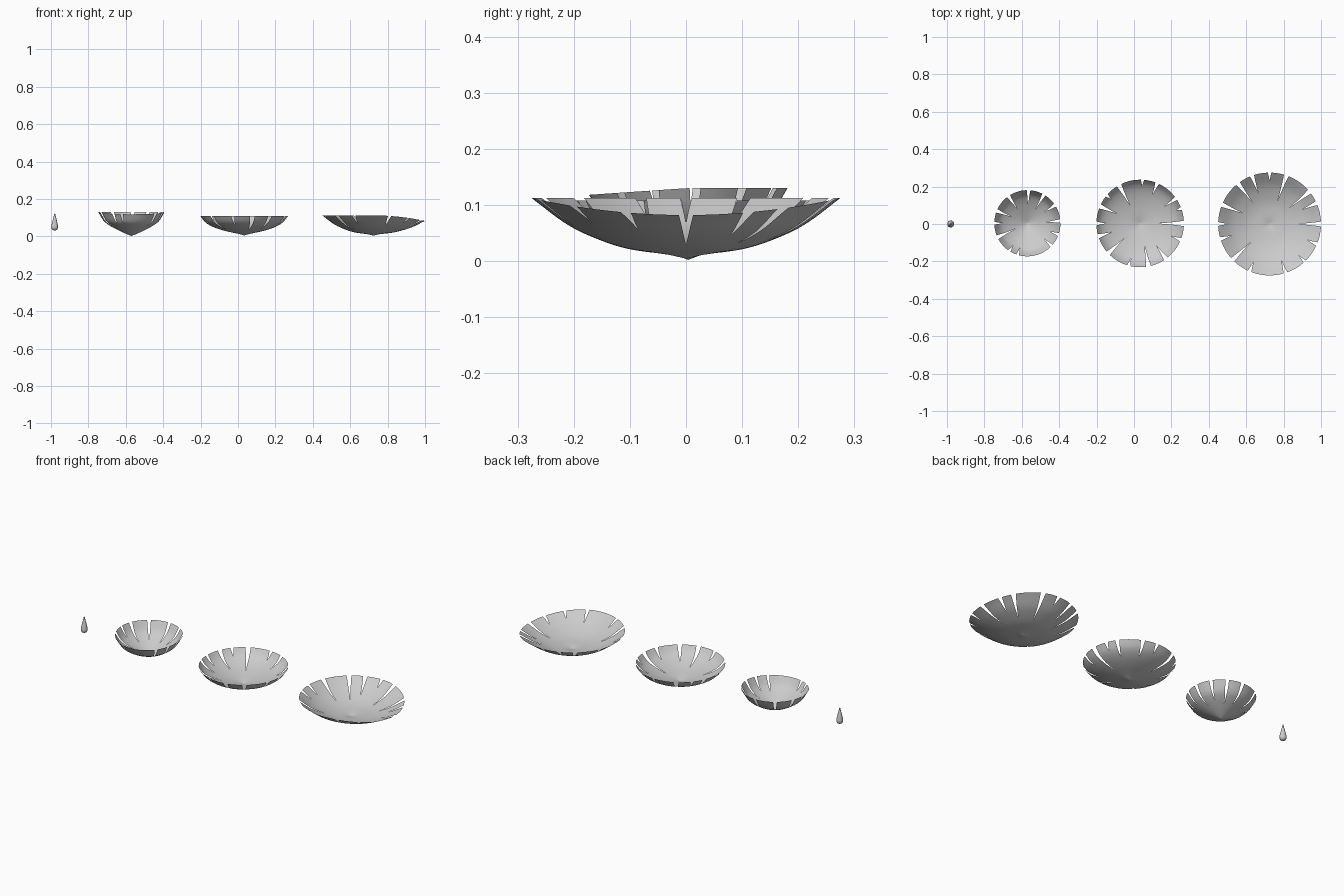
import bpy, bmesh, math

if "Cube" in bpy.data.objects:
    bpy.data.objects.remove(bpy.data.objects["Cube"])


def interp(profile, r):
    # Smooth (Catmull-Rom style) height lookup along a radial profile
    n = len(profile)
    slope = []
    for i in range(n):
        a, b = profile[max(i - 1, 0)], profile[min(i + 1, n - 1)]
        slope.append((b[1] - a[1]) / (b[0] - a[0]))
    for i in range(n - 1):
        (r0, z0), (r1, z1) = profile[i], profile[i + 1]
        if r <= r1 + 1e-9:
            h = r1 - r0
            t = (r - r0) / h
            return (z0 * (2*t**3 - 3*t*t + 1) + z1 * (3*t*t - 2*t**3)
                    + h * slope[i] * (t**3 - 2*t*t + t) + h * slope[i + 1] * (t**3 - t*t))
    return profile[-1][1]


def finish(name, bm):
    mesh = bpy.data.meshes.new(name)
    bm.to_mesh(mesh)
    bm.free()
    obj = bpy.data.objects.new(name, mesh)
    bpy.context.collection.objects.link(obj)
    bpy.context.view_layer.objects.active = obj
    obj.select_set(True)
    bpy.ops.object.shade_smooth_by_angle(angle=math.radians(40))
    obj.select_set(False)


def slit_dish(name, cx, cy, profile, slits, width, droop_dir, droop, power):
    """Thin dish with tapered radial slits; slits = (angle in degrees, inner radius ratio)."""
    R, rings = profile[-1][0], 24
    slits = sorted(slits)
    bm = bmesh.new()
    for i, (a0, s0) in enumerate(slits):
        a1, s1 = slits[(i + 1) % len(slits)]
        if a1 <= a0:
            a1 += 360
        cols = max(2, round((a1 - a0) / 6))
        grid = []
        for j in range(rings + 1):
            t = j / rings

            def half(s):
                return max(0, (t - s) / (1 - s)) * width * (0.6 + 0.8 * (1 - s)) / (2 * R)
            lo = math.radians(a0) + half(s0)
            hi = math.radians(a1) - half(s1)
            row = []
            for k in range(cols + 1):
                a = lo + (hi - lo) * k / cols
                c = max(0, math.cos(a - math.radians(droop_dir)))
                z = interp(profile, t * R) - droop * c**power * t**3
                row.append(bm.verts.new((cx + t*R*math.cos(a), cy + t*R*math.sin(a), z)))
            grid.append(row)
        for j in range(rings):
            for k in range(cols):
                bm.faces.new((grid[j][k], grid[j+1][k], grid[j+1][k+1], grid[j][k+1]))
    bmesh.ops.remove_doubles(bm, verts=bm.verts, dist=0.00005)
    bmesh.ops.dissolve_degenerate(bm, edges=bm.edges, dist=0.00001)
    finish(name, bm)


# Closed bud: a small teardrop
bm = bmesh.new()
bud = [(0.006, 0.032), (0.014, 0.036), (0.0185, 0.046), (0.018, 0.055),
       (0.013, 0.078), (0.007, 0.102), (0.002, 0.122)]
loops = [[bm.verts.new((-0.98 + r * math.cos(k * math.pi / 8), r * math.sin(k * math.pi / 8), z))
          for k in range(16)] for r, z in bud]
for a, b in zip(loops, loops[1:]):
    for k in range(16):
        bm.faces.new((a[k], a[(k + 1) % 16], b[(k + 1) % 16], b[k]))
bm.faces.new(loops[0][::-1])
bm.faces.new(loops[-1])
finish("closed_bud", bm)

# Small, deep dish
slit_dish("small_dish", -0.57, 0.004,
          [(0, 0.002), (0.03, 0.014), (0.075, 0.035), (0.12, 0.06), (0.15, 0.085), (0.177, 0.13)],
          [(4, .52), (33, .6), (60, .5), (88, .5), (125, .5), (158, .5), (180, .75),
           (205, .35), (237, .8), (253, .78), (317, .65), (340, .7)],
          0.02, -90, 0.012, 1)

# Middle dish
slit_dish("middle_dish", 0.033, 0.003,
          [(0, 0.005), (0.03, 0.013), (0.11, 0.031), (0.17, 0.052), (0.21, 0.077), (0.234, 0.108)],
          [(0, .35), (20, .88), (35, .7), (67, .72), (87, .86), (119, .45), (140, .88),
           (157, .57), (180, .78), (197, .67), (223, .5), (255, .82), (281, .5), (306, .63), (338, .78)],
          0.026, 0, 0.0, 1)

# Wide, shallow dish with the +x side drooping
slit_dish("wide_dish", 0.725, 0.0,
          [(0, 0.004), (0.03, 0.011), (0.10, 0.021), (0.15, 0.036), (0.21, 0.064), (0.275, 0.112)],
          [(0, .5), (24, .7), (39, .52), (71, .48), (90, .84), (110, .65), (128, .53), (158, .54),
           (180, .79), (197, .78), (224, .5), (247, .8), (288, .75), (313, .85), (337, .8)],
          0.026, 0, 0.03, 2)
